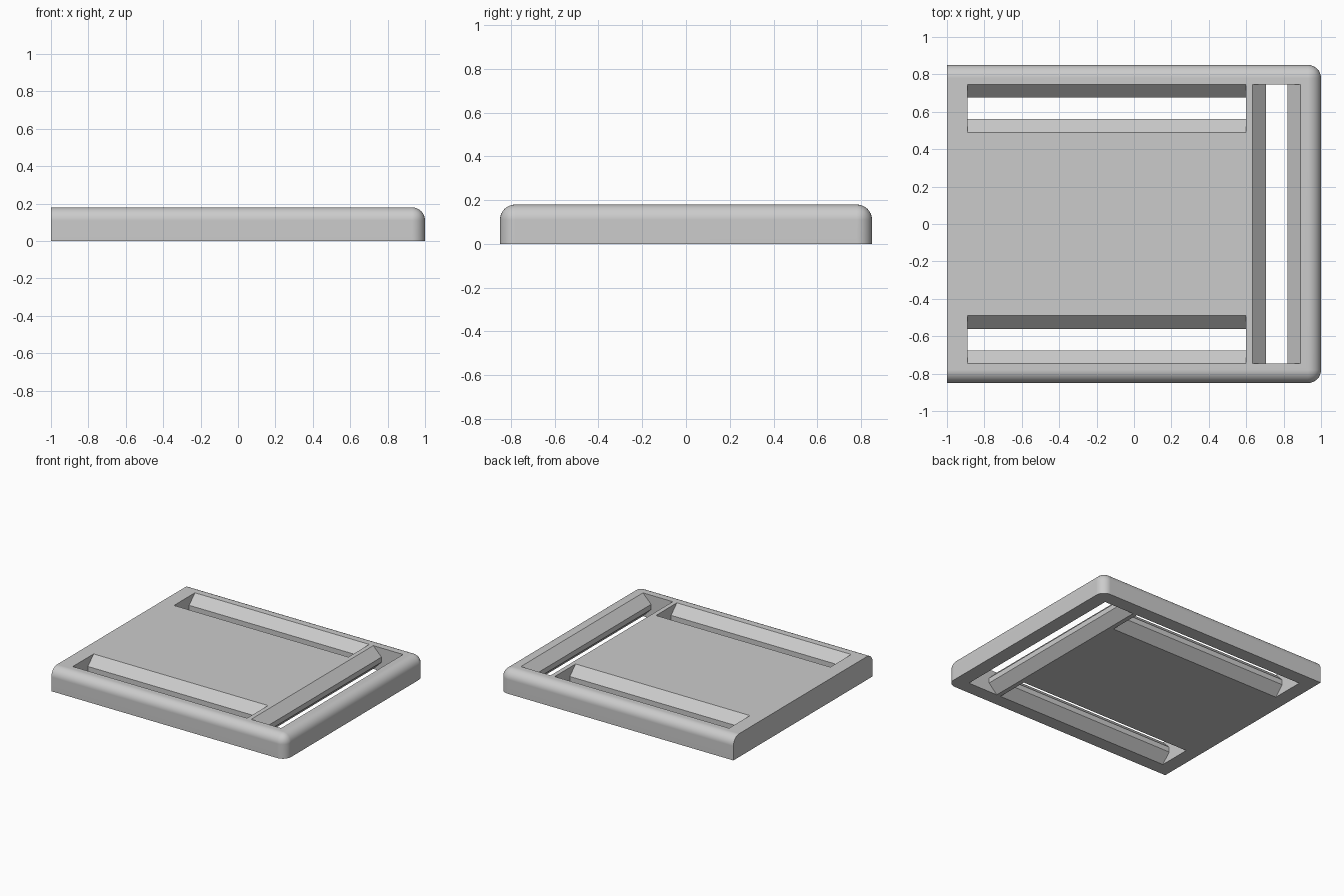
import bpy
import bmesh
from math import radians
from mathutils import Matrix, Vector

cube = bpy.data.objects.get("Cube")
if cube:
    bpy.data.objects.remove(cube, do_unlink=True)

HALF_X, HALF_Y, HEIGHT, ROUND = 1.0, 0.85, 0.18, 0.07
CHAMFER = 0.07
SLOT_WIDTH = 0.255
OVERCUT = 0.02

grey = bpy.data.materials.new("light grey")
grey.use_nodes = True
colour = (0.6, 0.6, 0.6, 1)
grey.diffuse_color = colour
grey.node_tree.nodes["Principled BSDF"].inputs["Base Color"].default_value = colour


def make_object(name, bm):
    bmesh.ops.recalc_face_normals(bm, faces=bm.faces)
    mesh = bpy.data.meshes.new(name)
    bm.to_mesh(mesh)
    bm.free()
    mesh.materials.append(grey)
    obj = bpy.data.objects.new(name, mesh)
    bpy.context.collection.objects.link(obj)
    return obj


def slot_cutter(name, x, y, length, angle):
    """Hourglass section: chamfered at top and bottom, straight in the middle."""
    wide = SLOT_WIDTH / 2 + OVERCUT
    narrow = SLOT_WIDTH / 2 - CHAMFER
    right = [(wide, -OVERCUT), (narrow, CHAMFER),
             (narrow, HEIGHT - CHAMFER), (wide, HEIGHT + OVERCUT)]
    section = right + [(-w, z) for w, z in reversed(right)]
    bm = bmesh.new()
    face = bm.faces.new([bm.verts.new((-length / 2, w, z)) for w, z in section])
    ext = bmesh.ops.extrude_face_region(bm, geom=[face], use_keep_orig=True)
    moved = [g for g in ext["geom"] if isinstance(g, bmesh.types.BMVert)]
    bmesh.ops.translate(bm, vec=Vector((length, 0, 0)), verts=moved)
    bm.transform(Matrix.Translation((x, y, 0)) @ Matrix.Rotation(radians(angle), 4, "Z"))
    cutter = make_object(name, bm)
    cutter.hide_render = True
    return cutter


# Plate: rounded on the top and corners, flat on its -x end and underside
bm = bmesh.new()
bmesh.ops.create_cube(bm, size=1)
bm.transform(Matrix.Translation((0, 0, HEIGHT / 2))
             @ Matrix.Diagonal((2 * HALF_X, 2 * HALF_Y, HEIGHT, 1)))
rounded = []
for edge in bm.edges:
    a, b = (v.co for v in edge.verts)
    mid = (a + b) / 2
    on_top = mid.z > HEIGHT - 0.01 and mid.x > -HALF_X + 0.01
    corner = abs(a.z - b.z) > 0.01 and mid.x > 0
    if on_top or corner:
        rounded.append(edge)
bmesh.ops.bevel(bm, geom=rounded, offset=ROUND, offset_type="OFFSET",
                segments=8, profile=0.5, affect="EDGES", clamp_overlap=True)
plate = make_object("slotted_plate", bm)

# Three through slots: two along the sides, one across the rounded end
cutters = [
    slot_cutter("back_slot_cutter", -0.145, 0.618, 1.49, 0),
    slot_cutter("front_slot_cutter", -0.145, -0.618, 1.49, 0),
    slot_cutter("end_slot_cutter", 0.762, 0, 1.49, 90),
]
bpy.ops.object.select_all(action="DESELECT")
plate.select_set(True)
bpy.context.view_layer.objects.active = plate
for cutter in cutters:
    cut = plate.modifiers.new("slot", "BOOLEAN")
    cut.operation = "DIFFERENCE"
    cut.solver = "EXACT"
    cut.object = cutter
    bpy.ops.object.modifier_apply(modifier=cut.name)
    bpy.data.objects.remove(cutter, do_unlink=True)

# Smooth rounded rim with crisp slot edges
bpy.ops.object.shade_smooth_by_angle(angle=radians(30))
weighted = plate.modifiers.new("even shading", "WEIGHTED_NORMAL")
weighted.keep_sharp = True
